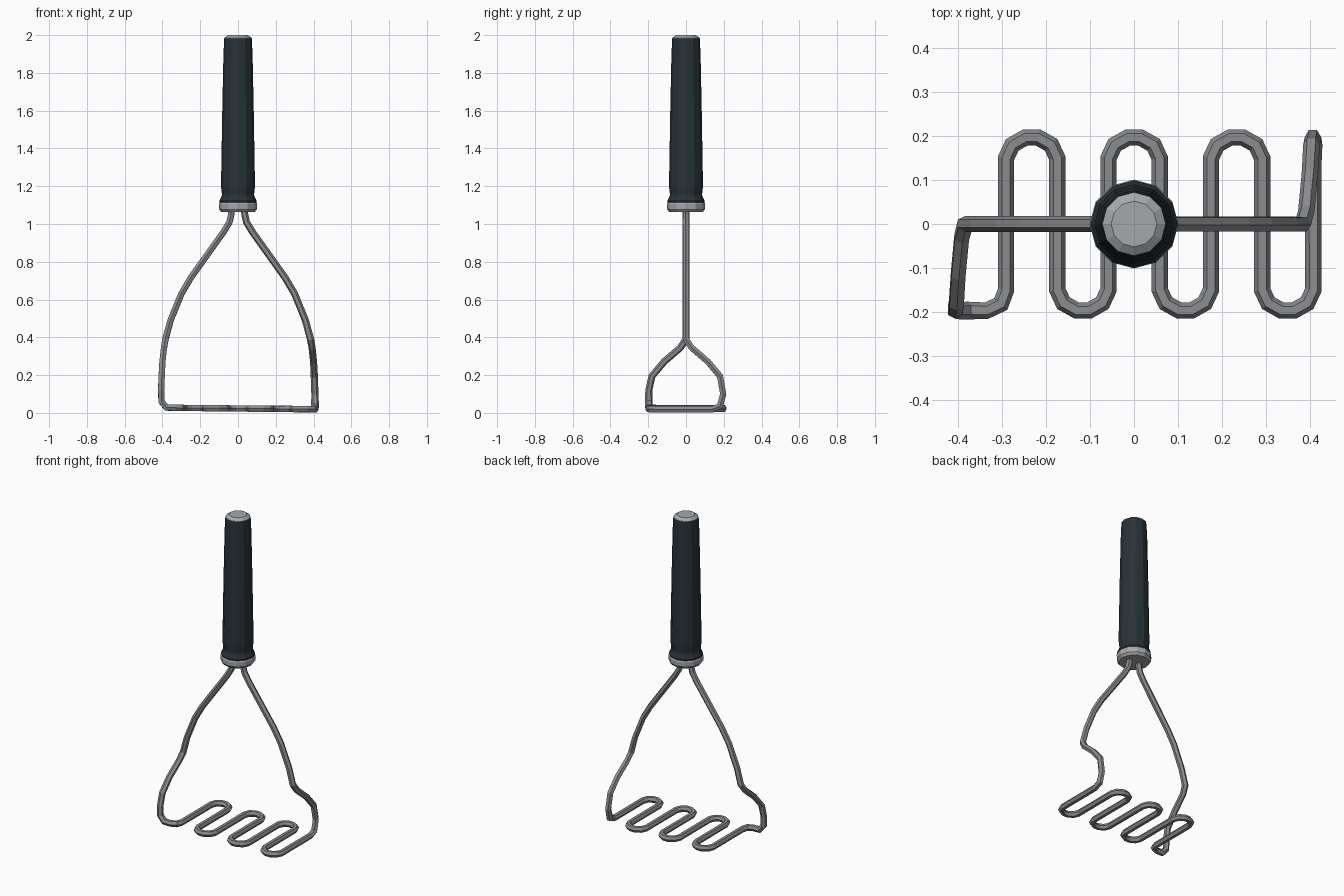
import bpy, bmesh, math
from mathutils import Vector, Quaternion

cube = bpy.data.objects.get("Cube")
if cube:
    bpy.data.objects.remove(cube, do_unlink=True)


def material(name, rgb):
    mat = bpy.data.materials.new(name)
    mat.use_nodes = True
    mat.diffuse_color = (*rgb, 1)
    bsdf = mat.node_tree.nodes["Principled BSDF"]
    bsdf.inputs["Base Color"].default_value = (*rgb, 1)
    return mat


steel = material("steel grey", (0.26, 0.265, 0.275))
bright = material("bright steel", (0.38, 0.39, 0.41))
rubber = material("dark slate rubber", (0.022, 0.031, 0.039))


def skin(name, rings, mat):
    """Join rings of points into a closed tube with capped ends."""
    bm = bmesh.new()
    loops = [[bm.verts.new(p) for p in ring] for ring in rings]
    n = len(loops[0])
    for a, b in zip(loops, loops[1:]):
        for i in range(n):
            j = (i + 1) % n
            bm.faces.new((a[i], a[j], b[j], b[i]))
    bm.faces.new(loops[0])
    bm.faces.new(loops[-1])
    bmesh.ops.recalc_face_normals(bm, faces=bm.faces)
    mesh = bpy.data.meshes.new(name)
    bm.to_mesh(mesh)
    bm.free()
    mesh.materials.append(mat)
    obj = bpy.data.objects.new(name, mesh)
    bpy.context.collection.objects.link(obj)
    return obj


def lathe(name, profile, mat, sides=12):
    angles = [math.tau * i / sides for i in range(sides)]
    return skin(name, [[(r * math.cos(a), r * math.sin(a), z) for a in angles]
                       for r, z in profile], mat)


def sweep(name, path, radius, mat, sides=6):
    """Mitred tube; its flat side faces up halfway along the path."""
    pts = [Vector(p) for p in path]
    dirs = [(b - a).normalized() for a, b in zip(pts, pts[1:])]
    dirs = [dirs[0]] + dirs + [dirs[-1]]
    tangents = [(a + b).normalized() for a, b in zip(dirs, dirs[1:])]
    normals = [tangents[0].orthogonal().normalized()]
    for a, b in zip(tangents, tangents[1:]):
        normals.append(a.rotation_difference(b) @ normals[-1])
    # roll of the frame against straight up
    mid = len(pts) // 2
    side = tangents[mid].cross(normals[mid])
    roll = math.atan2(side.z, normals[mid].z)
    rings = []
    for p, t, n, d in zip(pts, tangents, normals, dirs):
        bend = 1 / max(0.8, t.dot(d))
        ring = []
        for i in range(sides):
            turn = Quaternion(t, roll + math.tau * (i + 0.5) / sides)
            ring.append(p + (turn @ n) * radius * bend)
        rings.append(ring)
    return skin(name, rings, mat)


# Handle, end cap and collar
lathe("handle_grip", [(0.097, 1.114), (0.099, 1.122), (0.088, 1.143), (0.085, 1.155),
                      (0.09, 1.2), (0.088, 1.32), (0.083, 1.62), (0.077, 1.9),
                      (0.073, 1.983)], rubber)
lathe("handle_end_cap", [(0.072, 1.978), (0.072, 1.986), (0.052, 2.0)], bright)
lathe("collar", [(0.088, 1.063), (0.1, 1.078), (0.101, 1.106), (0.095, 1.12)], bright)

# One bent wire: arm, serpentine masher, arm
upper_arm = [(0.033, 0, 1.1), (0.036, 0, 1.05), (0.045, 0, 1.01), (0.075, 0, 0.96),
             (0.2, 0, 0.785), (0.25, 0, 0.715), (0.3, 0, 0.63), (0.357, 0, 0.49),
             (0.384, 0, 0.39), (0.392, 0.03, 0.345), (0.4, 0.115, 0.272),
             (0.404, 0.18, 0.195)]
wire = [(-x, -y, z) for x, y, z in upper_arm]
wire += [(-0.407, -0.197, 0.12), (-0.405, -0.197, 0.06), (-0.378, -0.197, 0.028),
         (-0.335, -0.197, 0.027), (-0.303, -0.182, 0.027)]
pitch, first = 0.1165, -0.291
base = 0.026
for k in range(7):
    x = first + k * pitch
    s = 1 if k % 2 == 0 else -1
    z = base - 0.0012 * k
    wire.append((x, -0.15 * s, z))
    if k < 6:
        wire.append((x, 0.15 * s, z))
        wire += [(x + pitch * f, y * s, z)
                 for f, y in ((0.12, 0.18), (0.38, 0.197), (0.62, 0.197), (0.88, 0.18))]
wire += [(0.408, 0.14, 0.019), (0.408, 0.18, 0.036), (0.407, 0.197, 0.1)]
wire += reversed(upper_arm)
sweep("masher_wire", wire, 0.0185, steel)
